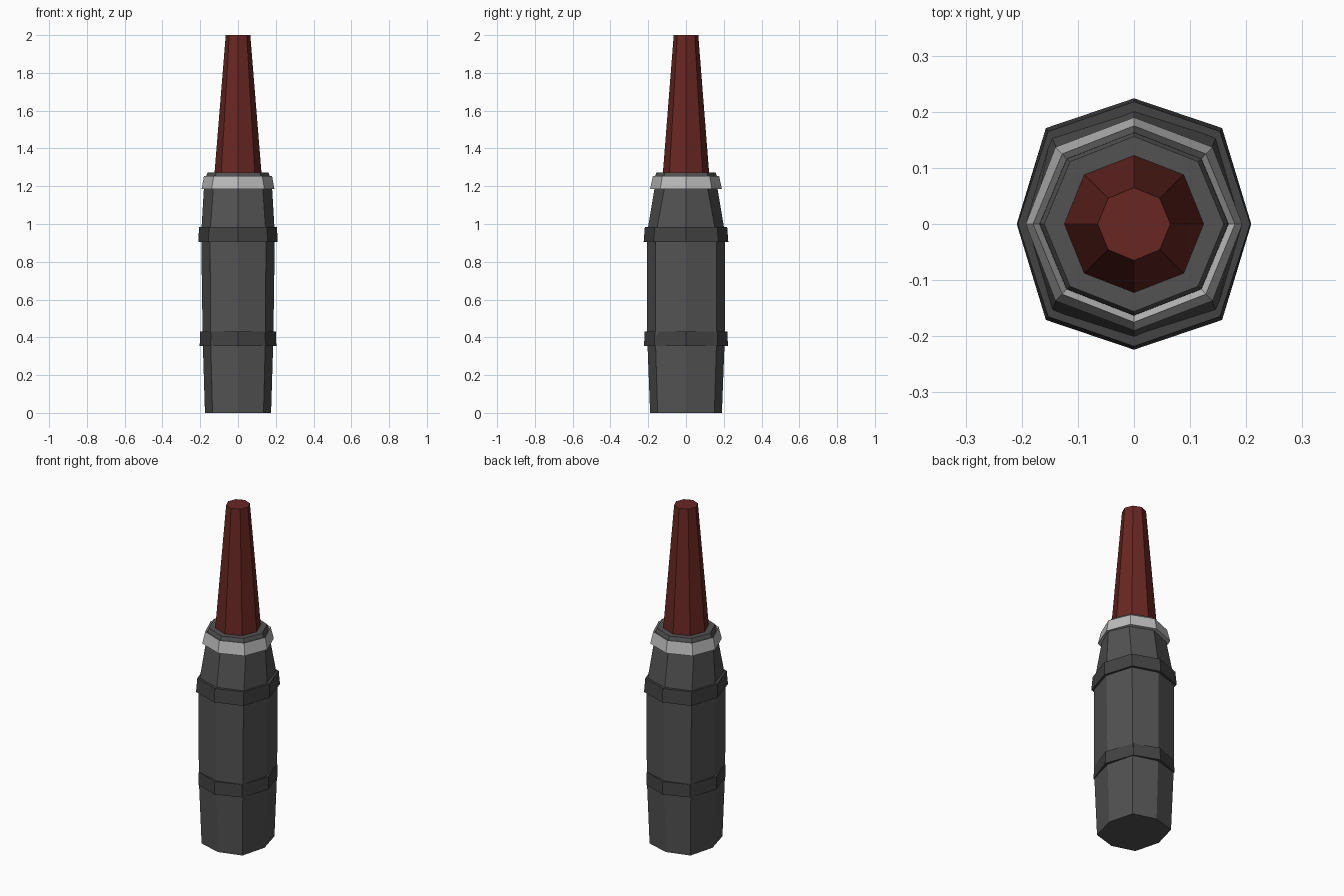
import bpy, bmesh

if "Cube" in bpy.data.objects:
    bpy.data.objects.remove(bpy.data.objects["Cube"])


def material(name, rgb):
    m = bpy.data.materials.new(name)
    m.diffuse_color = (*rgb, 1)
    m.use_nodes = True
    m.node_tree.nodes["Principled BSDF"].inputs["Base Color"].default_value = m.diffuse_color
    return m


def loft(name, mat, levels, closed=False):
    """Stack eight-sided rings; a level is (z, x radius, y radius, diagonal x, diagonal y)."""
    bm = bmesh.new()
    rings = []
    for z, rx, ry, dx, dy in levels:
        pts = [(rx, 0), (dx, dy), (0, ry), (-dx, dy),
               (-rx, 0), (-dx, -dy), (0, -ry), (dx, -dy)]
        rings.append([bm.verts.new((x, y, z)) for x, y in pts])
    pairs = list(zip(rings, rings[1:]))
    if closed:
        pairs.append((rings[-1], rings[0]))
    else:
        bm.faces.new(rings[0][::-1])
        bm.faces.new(rings[-1])
    for a, b in pairs:
        for i in range(8):
            j = (i + 1) % 8
            bm.faces.new((a[i], a[j], b[j], b[i]))
    bmesh.ops.recalc_face_normals(bm, faces=bm.faces)
    me = bpy.data.meshes.new(name)
    bm.to_mesh(me)
    bm.free()
    me.materials.append(mat)
    ob = bpy.data.objects.new(name, me)
    bpy.context.collection.objects.link(ob)
    return ob


dark = material("dark_grey", (0.085, 0.085, 0.085))
band = material("band_grey", (0.055, 0.055, 0.055))
silver = material("silver", (0.5, 0.5, 0.5))
red = material("dark_red", (0.14, 0.02, 0.016))

# Main casing: flared base, straight barrel, tapered shoulder
loft("casing", dark, [
    (0.0, 0.175, 0.19, 0.135, 0.15),
    (0.39, 0.187, 0.205, 0.145, 0.162),
    (0.945, 0.195, 0.207, 0.148, 0.16),
    (1.2, 0.180, 0.165, 0.13, 0.112),
])

# Raised bands around the barrel
loft("lower_band", band, [
    (0.355, 0.203, 0.222, 0.145, 0.167),
    (0.43, 0.2, 0.219, 0.143, 0.165),
])
loft("upper_band", band, [
    (0.905, 0.209, 0.224, 0.157, 0.171),
    (0.985, 0.207, 0.218, 0.153, 0.165),
])

# Bright ring with a ridge sloping both outward and inward
loft("collar_ring", silver, [
    (1.185, 0.193, 0.19, 0.14, 0.137),
    (1.255, 0.18, 0.175, 0.128, 0.125),
    (1.235, 0.168, 0.163, 0.12, 0.116),
    (1.185, 0.168, 0.163, 0.12, 0.116),
], closed=True)

# Dark disc the tip stands on
loft("tip_seat", dark, [
    (1.19, 0.17, 0.164, 0.121, 0.117),
    (1.255, 0.168, 0.163, 0.12, 0.116),
    (1.273, 0.16, 0.156, 0.114, 0.111),
])

# Tapered tip
loft("tip", red, [
    (1.25, 0.126, 0.124, 0.09, 0.089),
    (2.0, 0.065, 0.065, 0.046, 0.046),
])
